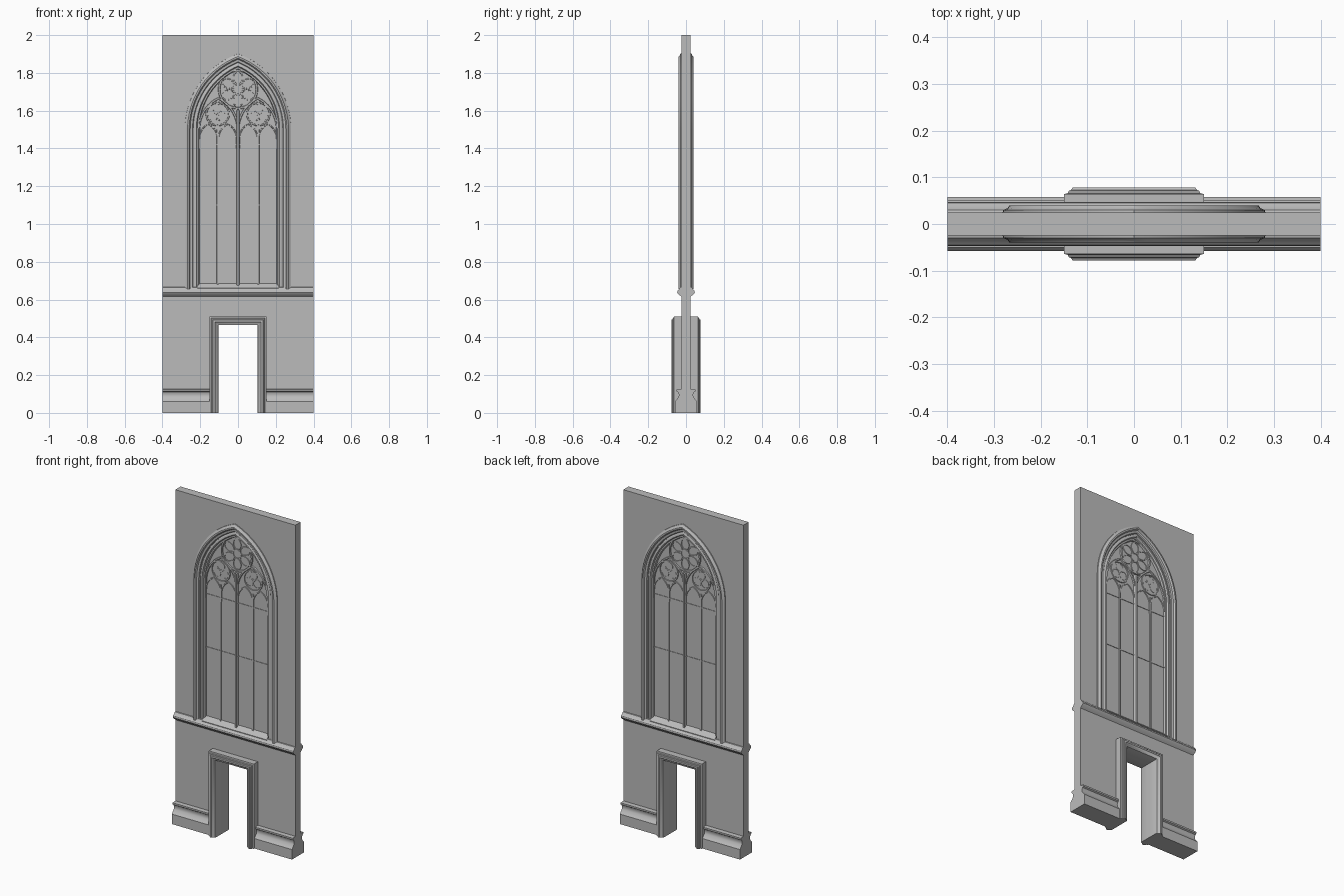
import bpy, bmesh, math

cube = bpy.data.objects.get("Cube")
if cube:
    bpy.data.objects.remove(cube, do_unlink=True)

stone = bpy.data.materials.new("grey stone")
stone.use_nodes = True
GREY = (0.5, 0.5, 0.5, 1)
stone.diffuse_color = GREY
stone.node_tree.nodes["Principled BSDF"].inputs["Base Color"].default_value = GREY

SPRING, FOOT, OFFSET = 1.5, 0.655, 0.146


def finish(obj, angle=35):
    obj.data.materials.clear()
    obj.data.materials.append(stone)
    bpy.ops.object.select_all(action='DESELECT')
    obj.select_set(True)
    bpy.context.view_layer.objects.active = obj
    bpy.ops.object.shade_smooth_by_angle(angle=math.radians(angle))
    return obj


def arch(cx, w, c, spring, foot, n=16):
    """Pointed arch outline: half width w, arc centres c beyond the middle."""
    r = w + c
    end = math.acos(c / r)
    half = [(w, foot)] + [(r * math.cos(end * i / n) - c, spring + r * math.sin(end * i / n))
                          for i in range(n + 1)]
    return [(cx - x, z) for x, z in half] + [(cx + x, z) for x, z in half[-2::-1]]


def sweep(name, profile, path):
    """Sweep a front profile of (offset, depth), mirrored to the back, along path(offset)."""
    loop = profile + [(w, -y) for w, y in reversed(profile)]
    bm = bmesh.new()
    rows = [[bm.verts.new((x, -y, z)) for x, z in path(w)] for w, y in loop]
    for a, b in zip(rows, rows[1:] + rows[:1]):
        for i in range(len(a) - 1):
            bm.faces.new((a[i], a[i + 1], b[i + 1], b[i]))
    for end in (0, -1):
        bm.faces.new([row[end] for row in rows])
    bmesh.ops.recalc_face_normals(bm, faces=bm.faces)
    mesh = bpy.data.meshes.new(name)
    bm.to_mesh(mesh)
    bm.free()
    obj = bpy.data.objects.new(name, mesh)
    bpy.context.collection.objects.link(obj)
    return finish(obj)


def curve_part(name, paths, cyclic, flat, size, stretch=1):
    """Outline slab (flat) or round bars along paths in the xz plane, as a mesh."""
    data = bpy.data.curves.new(name, 'CURVE')
    data.dimensions = '2D' if flat else '3D'
    if flat:
        data.fill_mode = 'BOTH'
        data.extrude = size
    else:
        data.bevel_depth = size
        data.bevel_resolution = 1
        data.use_fill_caps = True
    for path in paths:
        spline = data.splines.new('POLY')
        spline.points.add(len(path) - 1)
        for point, (x, z) in zip(spline.points, path):
            point.co = (x, z, 0, 1)
        spline.use_cyclic_u = cyclic
    obj = bpy.data.objects.new(name, data)
    bpy.context.collection.objects.link(obj)
    obj.rotation_euler.x = math.pi / 2
    obj.scale.z = stretch
    bpy.ops.object.select_all(action='DESELECT')
    obj.select_set(True)
    bpy.context.view_layer.objects.active = obj
    bpy.ops.object.convert(target='MESH')
    return finish(bpy.context.object, 35 if flat else 50)


def oval(cx, cz, a, b, turn=0, n=24):
    pts = []
    for i in range(n):
        t = math.tau * i / n
        u, v = a * math.cos(t), b * math.sin(t)
        pts.append((cx + u * math.cos(turn) - v * math.sin(turn),
                    cz + u * math.sin(turn) + v * math.cos(turn)))
    return pts


def foils(cx, cz, count, distance, a, b):
    """Ring of oval lobes around a centre."""
    turns = [math.pi / 2 + math.tau * i / count for i in range(count)]
    return [oval(cx + distance * math.cos(t), cz + distance * math.sin(t), a, b, t, 14)
            for t in turns]


def main_arch(w):
    return arch(0, w, OFFSET, SPRING, FOOT)


# Wall slab with doorway notch and arched window opening
outline = [(-.4, 0), (-.4, 2), (.4, 2), (.4, 0), (.12, 0), (.12, .47), (-.12, .47), (-.12, 0)]
curve_part("wall", [outline, main_arch(.235)], True, True, .025)
curve_part("window_glass", [main_arch(.225)], True, True, .008)

# Stepped and rolled moulding around the window
sweep("window_moulding",
      [(.282, .02), (.281, .03), (.271, .034), (.267, .04), (.259, .04), (.253, .032),
       (.241, .03), (.235, .022), (.229, .026), (.221, .026), (.216, .018), (.208, .018),
       (.203, .006)], main_arch)

# Door surround with stepped faces and deep reveal
sweep("door_surround",
      [(.15, .01), (.15, .064), (.142, .066), (.14, .071), (.135, .073), (.132, .078),
       (.122, .078), (.115, .07), (.106, .066), (.104, .06), (.104, .01)],
      lambda w: [(-w, 0), (-w, .36 + w), (w, .36 + w), (w, 0)])


# Horizontal courses
def course(name, profile, x0, x1):
    sweep(name, profile, lambda z: [(x0, z), (x1, z)])


plinth = [(0, .058), (.06, .058), (.068, .052), (.082, .04), (.098, .037), (.11, .042),
          (.115, .05), (.125, .05), (.128, .02)]
course("left_plinth", plinth, .13, .4)
course("right_plinth", plinth, -.4, -.13)
course("string_course", [(.61, .02), (.62, .03), (.63, .043), (.638, .047), (.647, .045),
                         (.655, .036), (.665, .03), (.668, .02)], -.4, .4)
course("window_sill", [(.64, .034), (.662, .034), (.688, .006)], -.215, .215)
for label, z in (("lower", 1.1), ("upper", 1.42)):
    course(label + "_glazing_bar", [(z - .003, .011), (z + .003, .011)], -.21, .21)

# Mullions
curve_part("centre_mullion", [[(0, FOOT), (0, 1.6)]], False, False, .011, 2.3)
curve_part("side_mullions", [[(s * .108, FOOT), (s * .108, 1.5)] for s in (-1, 1)],
           False, False, .007, 2.3)

# Pointed sub-arches and lancet heads
curve_part("sub_arches", [arch(s * .104, .103, .081, SPRING, 1.45) for s in (-1, 1)],
           False, False, .008, 2.2)
curve_part("lancet_heads", [arch(x, .049, .039, 1.45, 1.4, 8) for x in (-.157, -.055, .055, .157)],
           False, False, .005, 3)

# Rose with six petals, and two small foiled roundels
curve_part("rose_ring", [oval(0, 1.713, .1, .1, 0, 36)], True, False, .008, 2.2)
curve_part("rose_petals", foils(0, 1.713, 6, .06, .033, .025) + [oval(0, 1.713, .026, .026)],
           True, False, .0045, 3)
curve_part("roundel_rings", [oval(s * .108, 1.582, .06, .06) for s in (-1, 1)],
           True, False, .006, 2.5)
curve_part("roundel_foils", [p for s in (-1, 1) for p in foils(s * .108, 1.582, 3, .029, .023, .025)],
           True, False, .0035, 3)
